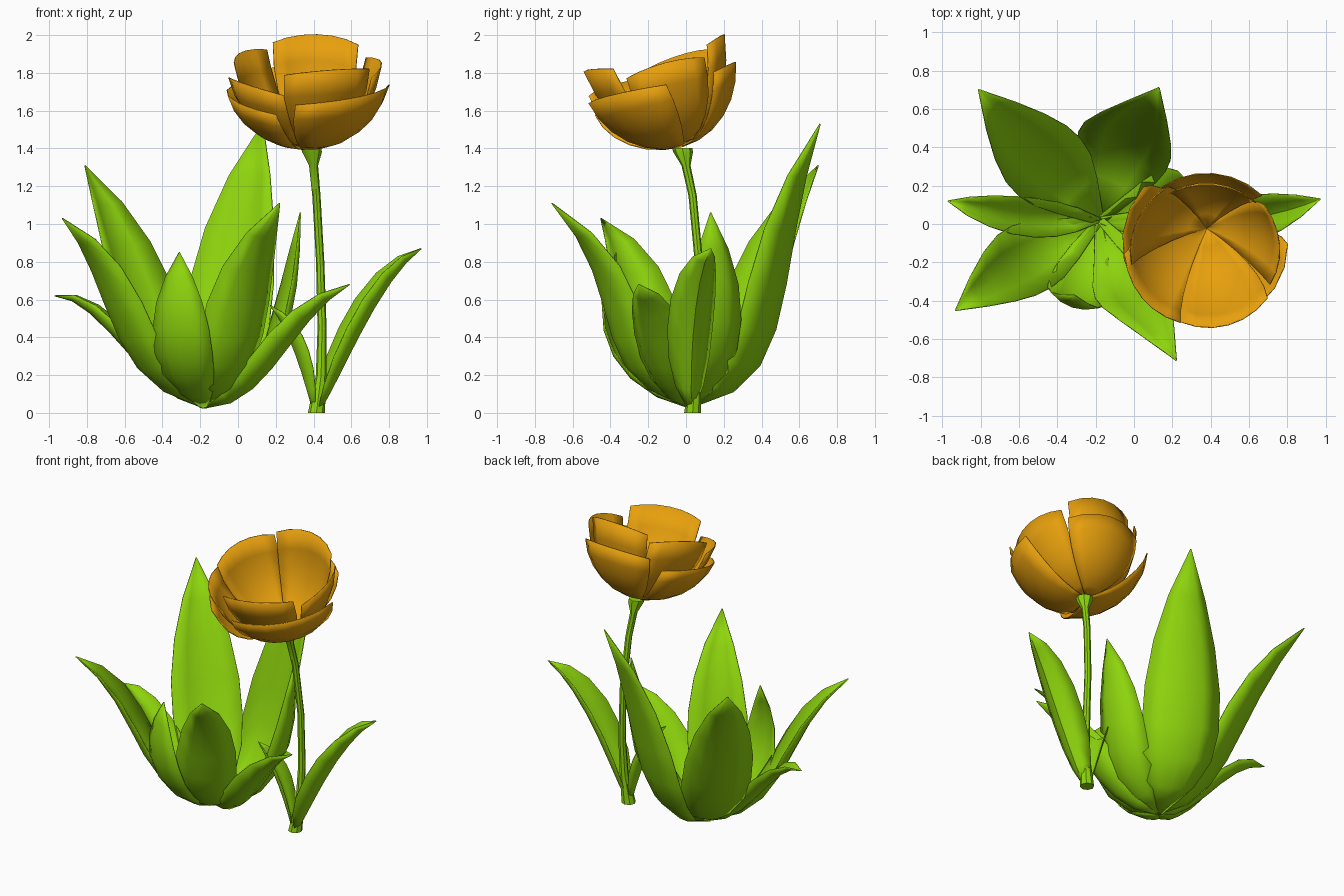
import bpy, math
from mathutils import Vector, Matrix

if "Cube" in bpy.data.objects:
    bpy.data.objects.remove(bpy.data.objects["Cube"])


def material(name, color):
    m = bpy.data.materials.new(name)
    m.diffuse_color = (*color, 1)
    m.use_nodes = True
    m.node_tree.nodes["Principled BSDF"].inputs["Base Color"].default_value = m.diffuse_color
    return m


GREEN = material("leaf_green", (0.27, 0.66, 0.004))
ORANGE = material("petal_orange", (0.80, 0.35, 0.004))


def grid_object(name, rows, mat, thickness=0.0, closed=False):
    """Build a smooth sheet (or closed tube) from rows of points."""
    n = len(rows[0])
    verts = [p for row in rows for p in row]
    faces = []
    for i in range(len(rows) - 1):
        for j in range(n if closed else n - 1):
            k = (j + 1) % n
            faces.append((i * n + j, i * n + k, (i + 1) * n + k, (i + 1) * n + j))
    if closed:
        faces.append(tuple(reversed(range(n))))
        faces.append(tuple(range(len(verts) - n, len(verts))))
    me = bpy.data.meshes.new(name)
    me.from_pydata(verts, [], faces)
    me.materials.append(mat)
    ob = bpy.data.objects.new(name, me)
    bpy.context.collection.objects.link(ob)
    if thickness:
        mod = ob.modifiers.new("thickness", 'SOLIDIFY')
        mod.thickness = thickness
        mod.offset = 0
    bpy.context.view_layer.objects.active = ob
    ob.select_set(True)
    bpy.ops.object.shade_smooth_by_angle(angle=math.radians(40))
    ob.select_set(False)
    return ob


def cubic(pts, t):
    """Smooth curve passing through four points."""
    a, b, c, d = (Vector(p) for p in pts)
    u, v, w = 3 * t - 1, 3 * t - 2, t - 1
    return (a * (-u * v * w / 2) + b * (9 * t * v * w / 2)
            - c * (9 * t * u * w / 2) + d * (t * u * v / 2))


WIDTHS = [(0, .12), (.15, .62), (.3, .9), (.45, 1), (.6, .98), (.75, .8), (.88, .48), (1, .01)]


def leaf(name, pts, half_width, cup=0.4):
    out = Vector(pts[3]) - Vector(pts[0])
    out.z = 0
    out.normalize()
    side = Vector((out.y, -out.x, 0))
    rows = []
    for t, w in WIDTHS:
        p = cubic(pts, t)
        tangent = cubic(pts, t + .01) - cubic(pts, t - .01)
        normal = side.cross(tangent).normalized()
        if normal.dot(Vector((0, 0, 1)) - out) < 0:
            normal = -normal
        row = []
        for u in (-1, -.5, 0, .5, 1):
            q = p + side * (u * w * half_width) + normal * (cup * u * u * w * half_width)
            q.z = max(q.z, 0.004)
            row.append(q)
        rows.append(row)
    return grid_object(name, rows, GREEN, 0.006)


# Ground cluster of leaves, all growing from one root
root = (-0.18, 0.02, 0.025)
cluster = [
    ("leaf_back_left", (-.42, .28, .30), (-.58, .44, .75), (-.81, .70, 1.31), .22, .3),
    ("leaf_back_tall", (-.06, .38, .28), (.01, .52, .80), (.13, .71, 1.53), .25, .3),
    ("leaf_front_right", (-.03, -.31, .27), (.05, -.43, .64), (.22, -.71, 1.11), .19, .4),
    ("leaf_front_left", (-.52, -.17, .26), (-.70, -.27, .64), (-.93, -.45, 1.03), .19, .4),
    ("leaf_front_middle", (-.28, -.30, .20), (-.32, -.43, .50), (-.31, -.37, .85), .16, .3),
    ("leaf_left_low", (-.47, .03, .20), (-.72, .06, .47), (-.97, .12, .62), .10, .7),
    ("leaf_right_low", (.10, -.09, .15), (.32, -.17, .42), (.59, -.25, .68), .15, .6),
    ("leaf_right_upright", (.14, .09, .20), (.29, .15, .56), (.33, .13, 1.06), .17, .4),
]
for name, p1, p2, tip, hw, cup in cluster:
    leaf(name, (root, p1, p2, tip), hw, cup)

# Leaves wrapped around the foot of the stem
leaf("stem_leaf_right", ((.43, .03, .004), (.58, .03, .29), (.76, .06, .62), (.97, .13, .87)), .12, .8)
leaf("stem_leaf_left", ((.40, .03, .004), (.33, .02, .24), (.26, .0, .42), (.17, -.02, .57)), .08, .7)

# Flower stem widening into the flower base
stem_points = [(.415, .035, 0, .045), (.44, .05, .2, .028), (.445, .065, .45, .024),
               (.435, .068, .8, .022), (.415, .035, 1.15, .022), (.40, .0, 1.31, .024),
               (.392, -.015, 1.38, .052), (.388, -.02, 1.402, .054)]
grid_object("flower_stem",
            [[Vector((x + r * math.cos(k * math.pi / 4), y + r * math.sin(k * math.pi / 4), z))
              for k in range(8)] for x, y, z, r in stem_points], GREEN, closed=True)

# Petals: sectors of a bowl tilted toward the front
TILT = Matrix.Translation((.38, -.02, 1.41)) @ Matrix.Rotation(math.radians(15), 4, 'X')


def petal(name, angle, half, radius, height, lift):
    rows = []
    for i in range(7):
        s = i / 6
        a = 0.005 + s * 1.345
        r = radius * math.sin(a) / math.sin(1.35)
        h = height * (1 - math.cos(a)) / (1 - math.cos(1.35))
        row = []
        for j in range(7):
            u = j / 3 - 1
            th = math.radians(angle + u * half * (1 - .1 * s ** 3))
            z = lift + h * (1 - .06 * u * u * s)
            row.append(TILT @ Vector((r * math.cos(th), r * math.sin(th), z)))
        rows.append(row)
    return grid_object(name, rows, ORANGE, 0.006)


petals = [
    ("inner_petal_front", -74, 40, .40, .51, .012),
    ("inner_petal_back", 84, 42, .37, .505, .012),
    ("inner_petal_left", 158, 37, .40, .46, .012),
    ("inner_petal_front_left", 218, 37, .43, .40, .012),
    ("inner_petal_right", 4, 38, .38, .44, .012),
    ("outer_petal_front_right", -50, 56, .42, .36, 0),
    ("outer_petal_back", 85, 47, .39, .36, 0),
    ("outer_petal_left", 192, 60, .44, .30, 0),
]
for p in petals:
    petal(*p)
